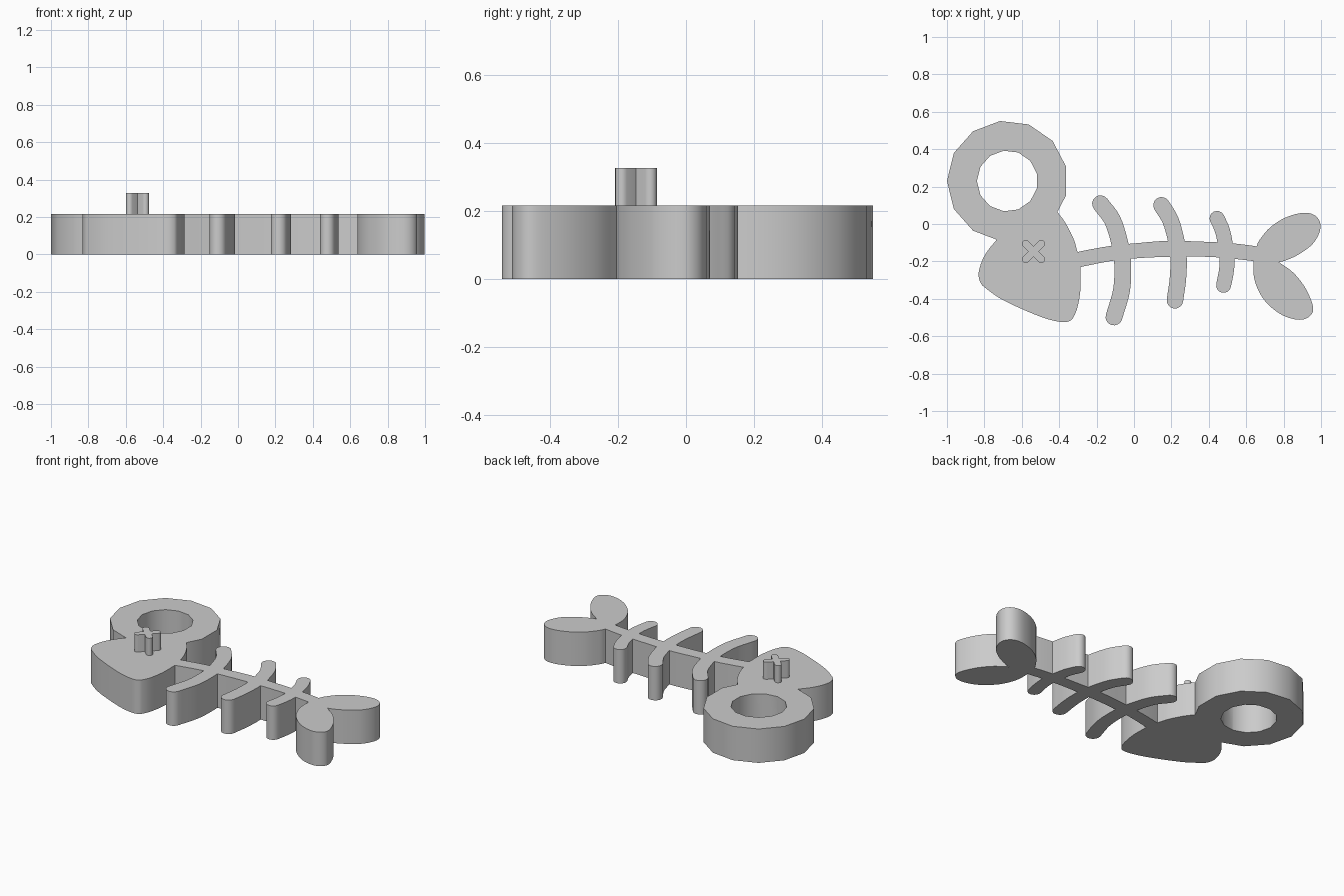
import bpy, bmesh, math
from mathutils import Vector

if "Cube" in bpy.data.objects:
    bpy.data.objects.remove(bpy.data.objects["Cube"])

THICK = 0.217
grey = bpy.data.materials.new("plain grey")
grey.diffuse_color = (0.6, 0.6, 0.6, 1)
grey.use_nodes = True
grey.node_tree.nodes["Principled BSDF"].inputs["Base Color"].default_value = grey.diffuse_color


def spline(pts, n=5):
    """Smooth open run through the given points."""
    p = [Vector(q) for q in pts]
    p = [2 * p[0] - p[1]] + p + [2 * p[-1] - p[-2]]
    out = []
    for a, b, c, d in zip(p, p[1:], p[2:], p[3:]):
        for i in range(n):
            t = i / n
            out.append(0.5 * (2 * b + (c - a) * t + (2 * a - 5 * b + 4 * c - d) * t * t
                              + (3 * b - a - 3 * c + d) * t ** 3))
    return out + [p[-2]]


def ribbon(path, r, n=8):
    """Outline of a bar of half width r with round ends."""
    tang = [(path[min(i + 1, len(path) - 1)] - path[max(i - 1, 0)]).normalized()
            for i in range(len(path))]
    side = [Vector((-t.y, t.x)) * r for t in tang]
    cap = lambda c, s, t: [c + s * math.cos(math.pi * k / n) + t * r * math.sin(math.pi * k / n)
                           for k in range(1, n)]
    left = [p + s for p, s in zip(path, side)]
    right = [p - s for p, s in zip(path, side)][::-1]
    return left + cap(path[-1], side[-1], tang[-1]) + right + cap(path[0], -side[0], -tang[0])


def polygon(cx, cy, r, n, start=math.pi):
    return [Vector((cx + r * math.cos(start + math.tau * k / n),
                    cy + r * math.sin(start + math.tau * k / n))) for k in range(n)]


def extrude(name, outline, z0=0.0, z1=THICK):
    """Solid prism from a flat outline."""
    bm = bmesh.new()
    face = bm.faces.new([bm.verts.new((p.x, p.y, z0)) for p in outline])
    top = bmesh.ops.extrude_face_region(bm, geom=[face])["geom"]
    for v in top:
        if isinstance(v, bmesh.types.BMVert):
            v.co.z = z1
    bmesh.ops.recalc_face_normals(bm, faces=bm.faces)
    me = bpy.data.meshes.new(name)
    bm.to_mesh(me)
    bm.free()
    me.materials.append(grey)
    ob = bpy.data.objects.new(name, me)
    bpy.context.collection.objects.link(ob)
    return ob


def combine(target, other, op):
    """Boolean another solid into the target and remove it."""
    mod = target.modifiers.new("combine", "BOOLEAN")
    mod.operation, mod.object, mod.solver = op, other, "EXACT"
    bpy.context.view_layer.objects.active = target
    bpy.ops.object.modifier_apply(modifier=mod.name)
    bpy.data.objects.remove(other)


# head: cheek, jaw and back edge, closed inside the ring and spine
head = spline([(-.735, -.085), (-.783, -.144), (-.815, -.203), (-.831, -.267), (-.82, -.315),
               (-.794, -.342), (-.719, -.396), (-.612, -.449), (-.479, -.503), (-.388, -.524),
               (-.345, -.519), (-.323, -.497), (-.302, -.444), (-.286, -.348), (-.286, -.23)])
head += spline([(-.302, -.15), (-.323, -.08), (-.366, .005), (-.409, .064)])
head += [Vector((-.53, .03)), Vector((-.665, -.02))]
body = extrude("fish_skeleton_body", head)

# spine, gently arched
spine = spline([(-.33, -.165), (-.302, -.15), (-.131, -.118), (.02, -.102), (.18, -.09),
                (.35, -.094), (.51, -.102), (.655, -.12), (.72, -.14)])
spine += spline([(.72, -.21), (.639, -.198), (.457, -.179), (.297, -.174), (.083, -.179),
                 (-.104, -.195), (-.286, -.23), (-.33, -.24)])
parts = [extrude("spine", spine)]

# ribs, long to short
for path, r in (
        ([(-.179, .108), (-.115, .02), (-.075, -.107), (-.061, -.2), (-.066, -.35), (-.107, -.497)], .045),
        ([(.147, .1), (.195, .02), (.226, -.09), (.238, -.18), (.235, -.29), (.219, -.408)], .044),
        ([(.444, .03), (.471, -.03), (.487, -.1), (.498, -.18), (.494, -.25), (.479, -.328)], .04)):
    parts.append(extrude("rib", ribbon(spline(path), r)))

# tail fins
tail = spline([(.639, -.198), (.639, -.267), (.655, -.332), (.692, -.401), (.751, -.46),
               (.815, -.497), (.885, -.512), (.933, -.498), (.958, -.46), (.944, -.4),
               (.906, -.326), (.848, -.257), (.775, -.204)])
tail += spline([(.775, -.204), (.816, -.193), (.885, -.16), (.955, -.107), (.992, -.043),
                (.994, .011), (.96, .05), (.896, .059), (.805, .032), (.725, -.021),
                (.671, -.086), (.655, -.12)])[1:]
parts.append(extrude("tail", tail))

# hanging ring
parts.append(extrude("ring", polygon(-.677, .23, .323, 13)))
for part in parts:
    combine(body, part, "UNION")
combine(body, extrude("ring_hole", polygon(-.677, .23, .163, 13), -.1, .4), "DIFFERENCE")

# crossed eye standing above the head
d, ex, ey = .0415, -.537, -.147
eye = extrude("cross_eye", ribbon([Vector((ex - d, ey - d)), Vector((ex + d, ey + d))], .02), .2, .327)
combine(eye, extrude("bar", ribbon([Vector((ex - d, ey + d)), Vector((ex + d, ey - d))], .02), .2, .327), "UNION")

# smooth walls with crisp rims
for ob in (body, eye):
    bpy.ops.object.select_all(action="DESELECT")
    ob.select_set(True)
    bpy.context.view_layer.objects.active = ob
    bpy.ops.object.shade_smooth_by_angle(angle=math.radians(30))
